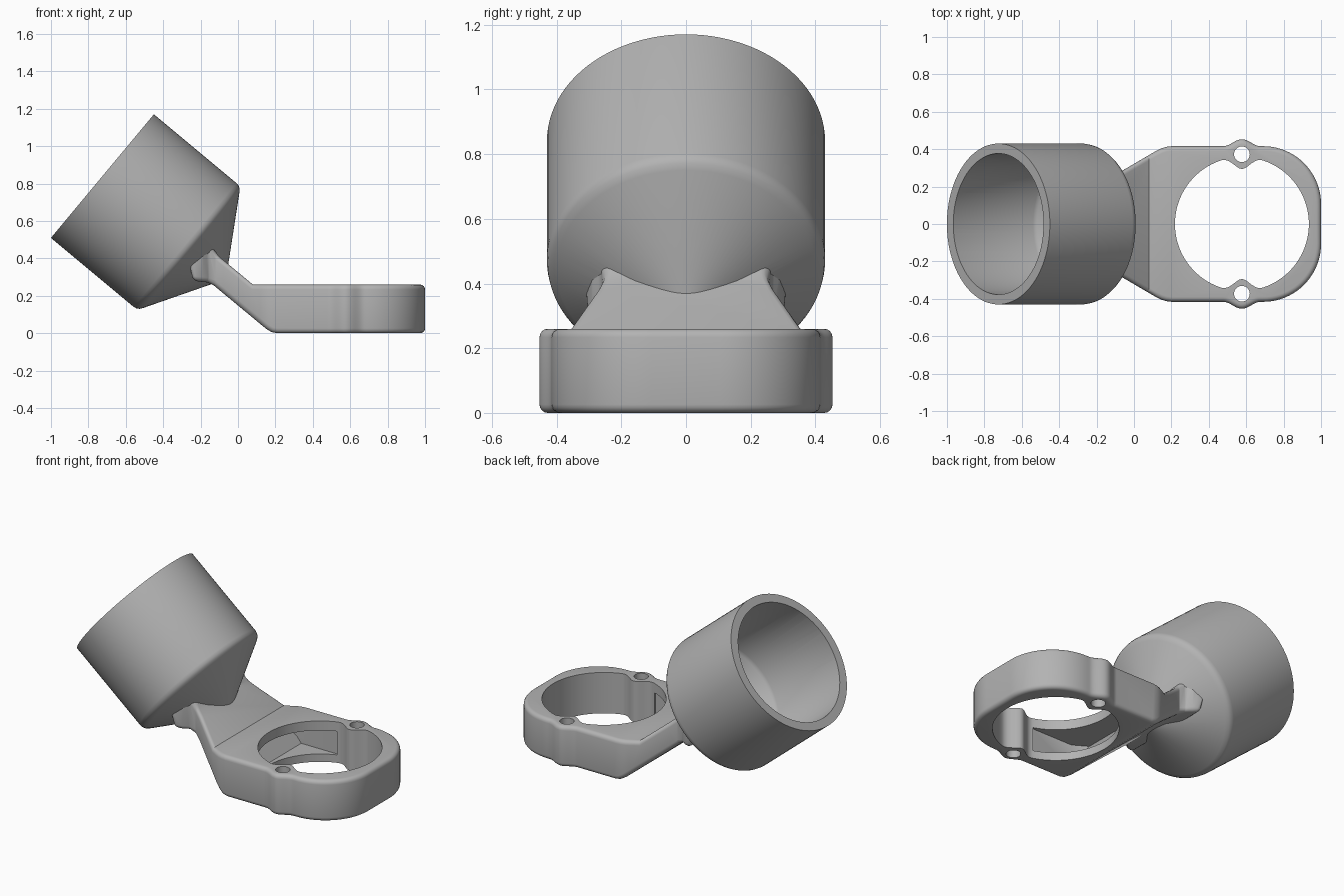
import bpy, bmesh
from math import sin, cos, pi, atan2, radians
from mathutils import Vector, Matrix

if "Cube" in bpy.data.objects:
    bpy.data.objects.remove(bpy.data.objects["Cube"])

grey = bpy.data.materials.new("plain_grey")
grey.use_nodes = True
colour = (0.45, 0.45, 0.45, 1)
grey.diffuse_color = colour
grey.node_tree.nodes["Principled BSDF"].inputs["Base Color"].default_value = colour


def finish(name, bm):
    """Turn all faces outward and make the object."""
    bm.normal_update()
    bmesh.ops.recalc_face_normals(bm, faces=bm.faces)
    if bm.calc_volume(signed=True) < 0:
        bmesh.ops.reverse_faces(bm, faces=bm.faces)
    mesh = bpy.data.meshes.new(name)
    bm.to_mesh(mesh)
    bm.free()
    mesh.materials.append(grey)
    obj = bpy.data.objects.new(name, mesh)
    bpy.context.collection.objects.link(obj)
    return obj


def prism(name, points, lo, hi, along_y=False):
    """Extrude an outline in xy along z, or an outline in xz along y."""
    bm = bmesh.new()
    rings = []
    for h in (lo, hi):
        rings.append([bm.verts.new((p[0], h, p[1]) if along_y else (p[0], p[1], h))
                      for p in points])
    low, high = rings
    bm.faces.new(low[::-1])
    bm.faces.new(high)
    for i in range(len(points)):
        bm.faces.new((low[i - 1], low[i], high[i], high[i - 1]))
    return finish(name, bm)


def lathe(name, profile, matrix, steps=96):
    """Revolve (radius, depth) points about z; both ends lie on the axis."""
    bm = bmesh.new()
    verts = [bm.verts.new((r, 0, d)) for r, d in profile]
    edges = [bm.edges.new(pair) for pair in zip(verts, verts[1:])]
    bmesh.ops.spin(bm, geom=verts + edges, cent=(0, 0, 0), axis=(0, 0, 1),
                   angle=2 * pi, steps=steps)
    bmesh.ops.remove_doubles(bm, verts=bm.verts, dist=0.0002)
    bmesh.ops.transform(bm, matrix=matrix, verts=bm.verts)
    return finish(name, bm)


def apply(obj, kind, **settings):
    mod = obj.modifiers.new(kind, kind)
    for key, value in settings.items():
        setattr(mod, key, value)
    bpy.context.view_layer.objects.active = obj
    bpy.ops.object.modifier_apply(modifier=mod.name)


def combine(obj, other, operation):
    apply(obj, "BOOLEAN", object=other, operation=operation, solver="EXACT")
    bpy.data.objects.remove(other)


def arc(cx, cy, r, start, end, n):
    return [(cx + r * cos(radians(start + (end - start) * i / n)),
             cy + r * sin(radians(start + (end - start) * i / n))) for i in range(n + 1)]


def bump(t):
    return 0.5 + 0.5 * cos(pi * t) if abs(t) < 1 else 0


# Clamp body: plan outline with swollen screw bosses, trimmed by the bent side profile
CX = 0.577
half = [(-0.3, 0.33), (-0.19, 0.29), (-0.155, 0.262), (-0.12, 0.257), (-0.08, 0.275)]
half += [(0.12, 0.392), (0.145, 0.404), (0.17, 0.412), (0.2, 0.416)]
half += [(CX + 0.1 * t / 10, 0.416 + 0.037 * bump(t / 10)) for t in range(-10, 11)]
half += arc(0.69, 0.106, 0.31, 90, 0, 20)
body = prism("clamp_bracket", half + [(x, -y) for x, y in reversed(half)], -0.2, 0.8)
side = [(1.2, 0), (0.21, 0), (0.18, 0.006), (0.15, 0.024), (-0.13, 0.256),
        (-0.165, 0.272), (-0.24, 0.28), (-0.26, 0.37), (-0.17, 0.49), (-0.135, 0.455),
        (-0.1, 0.409), (0.08, 0.26), (1.2, 0.26)]
combine(body, prism("side_cutter", side, -0.7, 0.7, along_y=True), "INTERSECT")
apply(body, "BEVEL", width=0.026, segments=4, limit_method="ANGLE",
      angle_limit=radians(50), use_clamp_overlap=False)

# Tilted cup with a conical base, joined to the arm and hollowed out
axis = Vector((0.768, 0, -0.64)).normalized()
tilt = Matrix.Translation((-0.725, 0, 0.84)) @ axis.to_track_quat("Z", "Y").to_matrix().to_4x4()
outer = [(0, 0), (0.43, 0), (0.43, 0.575), (0.427, 0.592), (0.418, 0.607),
         (0.40, 0.62), (0.03, 0.842), (0, 0.85)]
inner = [(0, -0.1), (0.377, -0.1), (0.377, 0.555), (0.365, 0.575), (0.03, 0.78), (0, 0.785)]
combine(body, lathe("cup", outer, tilt), "UNION")
combine(body, lathe("cup_cutter", inner, tilt), "DIFFERENCE")

# Ring opening, pinched inward at the two bosses
ring = []
for i in range(120):
    a = 2 * pi * i / 120
    off = atan2(abs(cos(a)), abs(sin(a)))
    r = 0.358 - 0.064 * bump(off / 0.3)
    ring.append((CX + r * cos(a), r * sin(a)))
combine(body, prism("ring_cutter", ring, -0.1, 0.5), "DIFFERENCE")

# Pocket between the top and bottom skins on the arm side of the ring
pocket = prism("pocket_cutter", [(0.2, 0.05), (0.08, 0.2), (0.46, 0.2), (0.46, 0.05)],
               -0.355, 0.355, along_y=True)
plan = [(0.0, 0.25), (0.17, 0.35), (0.6, 0.35)]
combine(pocket, prism("pocket_plan", plan + [(x, -y) for x, y in reversed(plan)], -0.1, 0.5),
        "INTERSECT")
combine(body, pocket, "DIFFERENCE")

# Screw holes through the bosses
for s in (1, -1):
    hole = prism("screw_cutter", arc(CX, s * 0.373, 0.042, 0, 350, 35), -0.1, 0.5)
    combine(body, hole, "DIFFERENCE")

bpy.ops.object.select_all(action="DESELECT")
body.select_set(True)
bpy.context.view_layer.objects.active = body
bpy.ops.object.shade_smooth_by_angle(angle=radians(32))
